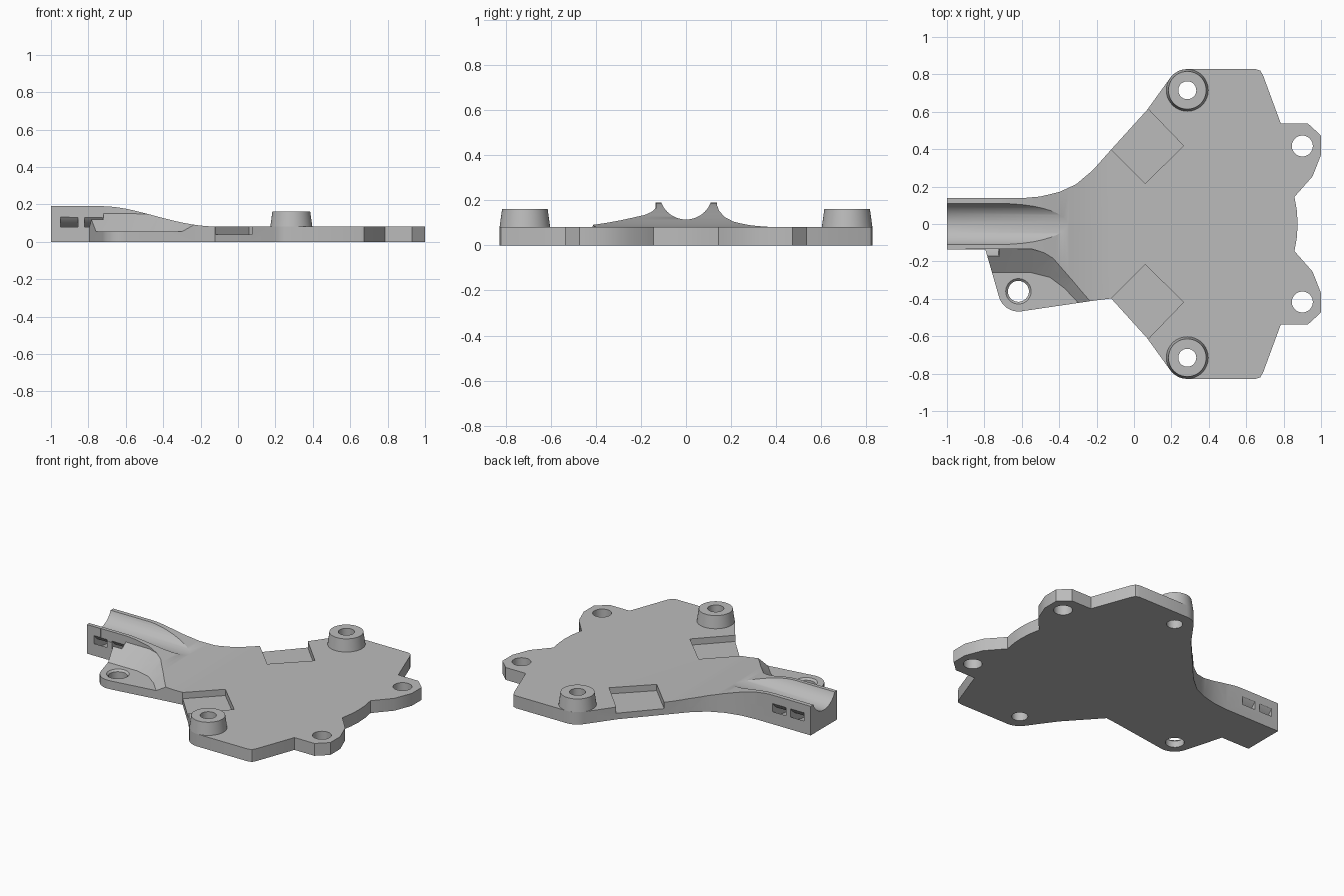
import bpy, bmesh, math
from math import sin, cos, radians, pi

if "Cube" in bpy.data.objects:
    bpy.data.objects.remove(bpy.data.objects["Cube"])

GREY = bpy.data.materials.new("plain grey")
GREY.use_nodes = True
colour = (0.5, 0.5, 0.5, 1)
GREY.diffuse_color = colour
GREY.node_tree.nodes["Principled BSDF"].inputs["Base Color"].default_value = colour


def loft(name, loops):
    """Closed solid skinned through loops with equal point counts."""
    bm = bmesh.new()
    rings = [[bm.verts.new(p) for p in loop] for loop in loops]
    n = len(rings[0])
    for a, b in zip(rings, rings[1:]):
        for i in range(n):
            j = (i + 1) % n
            bm.faces.new((a[i], a[j], b[j], b[i]))
    bm.faces.new(rings[0])
    bm.faces.new(rings[-1])
    bmesh.ops.recalc_face_normals(bm, faces=bm.faces)
    mesh = bpy.data.meshes.new(name)
    bm.to_mesh(mesh)
    bm.free()
    mesh.materials.append(GREY)
    obj = bpy.data.objects.new(name, mesh)
    bpy.context.collection.objects.link(obj)
    return obj


def prism(name, outline, lo, hi, place):
    return loft(name, [[place(a, b, t) for a, b in outline] for t in (lo, hi)])


def turned(name, x, y, profile, n=48):
    """Upright round solid from (radius, height) pairs."""
    return loft(name, [[(x + r * cos(2 * pi * i / n), y + r * sin(2 * pi * i / n), z)
                        for i in range(n)] for r, z in profile])


def boolean(target, tool, operation="DIFFERENCE"):
    tool.hide_render = True
    mod = target.modifiers.new("cut", "BOOLEAN")
    mod.operation, mod.solver, mod.object = operation, "EXACT", tool
    bpy.context.view_layer.objects.active = target
    bpy.ops.object.modifier_apply(modifier=mod.name)
    bpy.data.objects.remove(tool)


def smooth(obj):
    bpy.ops.object.select_all(action="DESELECT")
    obj.select_set(True)
    bpy.context.view_layer.objects.active = obj
    bpy.ops.object.shade_smooth_by_angle(angle=radians(25))


def along_z(a, b, t):
    return (a, b, t)


def along_y(a, b, t):
    return (a, t, b)


def along_x(a, b, t):
    return (t, a, b)


def arc(cx, cy, r, start, end, n):
    return [(cx + r * cos(radians(start + (end - start) * i / n)),
             cy + r * sin(radians(start + (end - start) * i / n))) for i in range(n + 1)]


# Plate outline: neck, mirrored wide half, side tab
BOSS = (0.285, 0.715)
EAR = (0.9, 0.417)
TAB = (-0.618, -0.36)
neck = [(-1, 0.138), (-0.6, 0.138), (-0.5, 0.147), (-0.4, 0.171), (-0.31, 0.212), (-0.22, 0.288)]
half = [(-0.122, 0.398), (0.07, 0.61)] + arc(*BOSS, 0.113, 145, 90, 8)
half += [(0.65, 0.828), (0.675, 0.82), (0.69, 0.795), (0.785, 0.537), (0.93, 0.537),
         (1, 0.473), (1, 0.37), (0.955, 0.255), (0.858, 0.145), (0.871, 0.07)]
tab_edge = [(-0.23, -0.412)] + arc(*TAB, 0.108, 278, 195, 8)
outline = neck + half + [(0.875, 0)] + [(x, -y) for x, y in reversed(half)]
outline += tab_edge + [(-0.795, -0.135), (-1, -0.135)]
plate = prism("body_plate", outline, 0, 0.3, along_z)

# Chamfer around the underside
bm = bmesh.new()
bm.from_mesh(plate.data)
under = [f for f in bm.faces if f.normal.z < -0.9]
rim = list(under[0].verts)
bmesh.ops.inset_region(bm, faces=under, thickness=0.01)
for v in bm.verts:
    if v in rim and not any(f.normal.z < -0.9 and len(f.verts) > 4 for f in v.link_faces):
        v.co.z = 0.013
bm.to_mesh(plate.data)
bm.free()

# Side profile: raised handle easing down to the flat plate
ease = []
for i in range(21):
    t = i / 20
    s = (1 - cos(pi * t ** 0.9)) / 2
    ease.append((-0.72 + 0.62 * t, 0.19 - 0.109 * s))
profile = [(-1.2, -0.1), (-1.2, 0.19)] + ease + [(1.2, 0.081), (1.2, -0.1)]
boolean(plate, prism("side_profile", profile, -1, 1, along_y), "INTERSECT")

# Tab recess with a sloping back wall
floor = [(-0.9, -0.26), (-0.55, -0.26), (-0.45, -0.285), (-0.37, -0.345),
         (-0.29, -0.43), (-0.22, -0.6), (-0.9, -0.6)]
crest = [(-0.9, -0.133, 0.15), (-0.55, -0.133, 0.15), (-0.43, -0.168, 0.147),
         (-0.33, -0.285, 0.12), (-0.225, -0.415, 0.095), (-0.12, -0.6, 0.09), (-0.9, -0.6, 0.15)]
boolean(plate, loft("tab_recess", [[(x, y, 0.055) for x, y in floor], crest,
                                   [(x, y, 0.4) for x, y, z in crest]]))
notch = [(-0.9, -0.178), (-0.72, -0.178), (-0.72, -0.133), (-0.9, -0.133)]
boolean(plate, prism("tab_notch", notch, 0.12, 0.3, along_z))

# Cable groove along the handle, and curved tie slots under it
AXIS = 0.233
groove = arc(0, AXIS, 0.118, 0, 352.5, 47)
boolean(plate, prism("groove", groove, -1.2, 0.1, along_x))
slot = arc(0, AXIS, 0.205, 205, 335, 24) + arc(0, AXIS, 0.169, 335, 205, 24)
for x0, x1 in ((-0.95, -0.855), (-0.82, -0.725)):
    boolean(plate, prism("tie_slot", slot, x0, x1, along_x))

# Diamond pockets and through holes, both sides
pocket = [(-0.122, 0.4), (0.06, 0.217), (0.265, 0.418), (0.08, 0.61), (-0.05, 0.74), (-0.25, 0.53)]
for side in (1, -1):
    boolean(plate, prism("pocket", [(x, y * side) for x, y in pocket], 0.04, 0.3, along_z))
    for (x, y), r in ((BOSS, 0.048), (EAR, 0.056)):
        boolean(plate, turned("hole", x, y * side, [(r, -0.1), (r, 0.4)]))
boolean(plate, turned("tab_hole", *TAB, [(0.056, -0.1), (0.056, 0.043), (0.068, 0.055), (0.068, 0.4)]))
smooth(plate)

# Tapered screw bosses
for side, label in ((1, "back"), (-1, "front")):
    x, y = BOSS[0], BOSS[1] * side
    boss = turned(label + "_boss", x, y, [(0.113, 0.076), (0.101, 0.162)])
    boolean(boss, turned("boss_hole", x, y, [(0.048, -0.1), (0.048, 0.4)]))
    smooth(boss)
